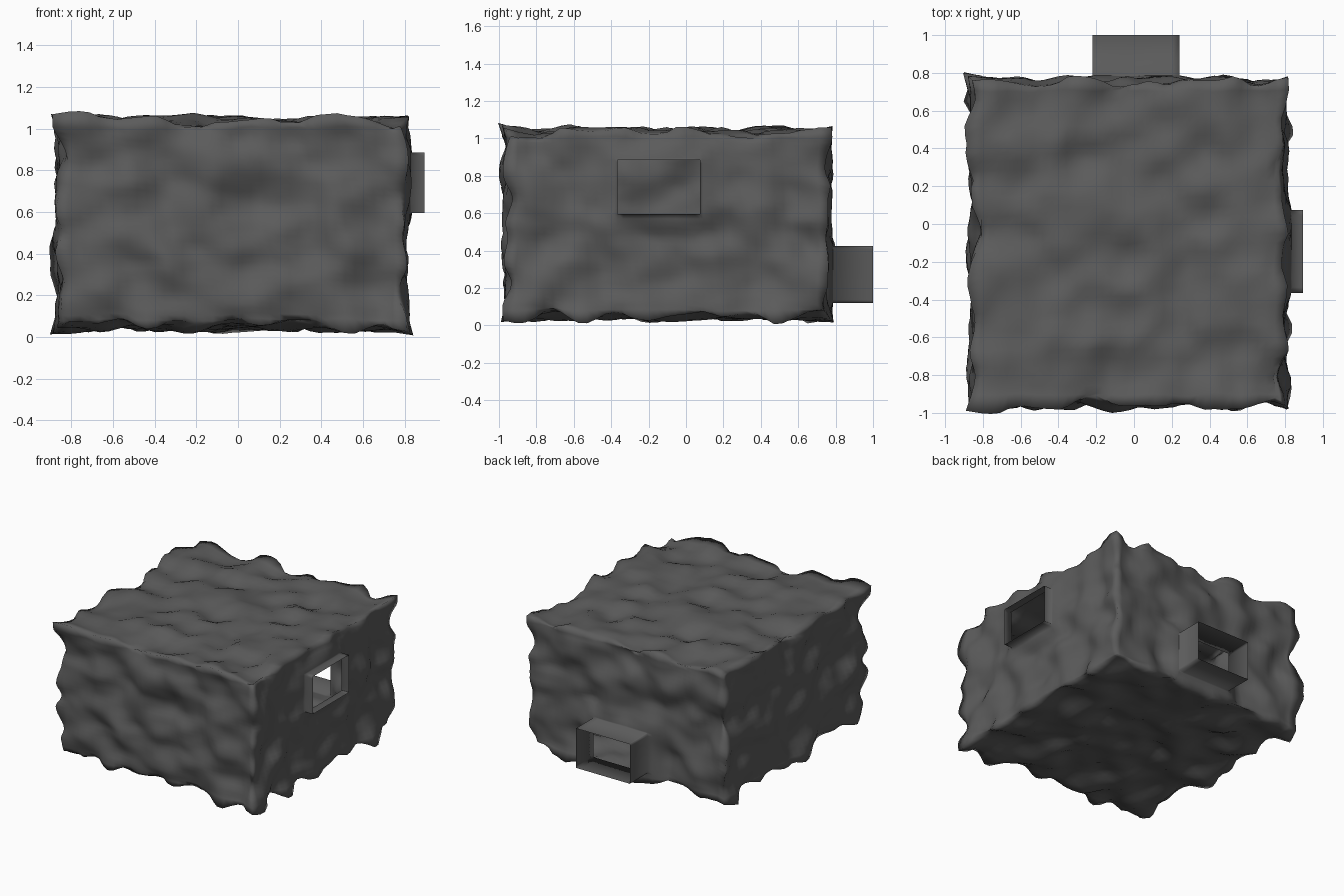
import bpy, bmesh
from mathutils import Vector, noise

if "Cube" in bpy.data.objects:
    bpy.data.objects.remove(bpy.data.objects["Cube"])

# One dark stone colour
stone = bpy.data.materials.new("dark_stone")
stone.diffuse_color = (0.105, 0.105, 0.105, 1)
stone.use_nodes = True
stone.node_tree.nodes["Principled BSDF"].inputs["Base Color"].default_value = stone.diffuse_color

# Mean wall planes of the cave room
LO = Vector((-0.85, -0.95, 0.055))
HI = Vector((0.79, 0.752, 1.03))

# Doorways: axis, low corner, high corner (its far end on the axis), wall bulge around it
PASSAGES = [
    (1, Vector((-0.22, 0, 0.12)), Vector((0.24, 1.0, 0.425)), 0.035),
    (0, Vector((0, -0.365, 0.595)), Vector((0.895, 0.075, 0.885)), 0.045),
]


def cross_axes(axis):
    return [k for k in range(3) if k != axis]


def outward(p):
    # Sum of the outward directions of the walls that p lies on
    return Vector([(p[i] > HI[i] - 1e-4) - (p[i] < LO[i] + 1e-4) for i in range(3)])


def in_doorway(c, axis, lo, hi, margin):
    return c[axis] > HI[axis] - 0.1 and all(
        lo[k] - margin < c[k] < hi[k] + margin for k in cross_axes(axis))


# Hollow rock shell, pushed in and out with noise
bm = bmesh.new()
bmesh.ops.create_cube(bm, size=1)
for v in bm.verts:
    v.co = Vector([HI[i] if v.co[i] > 0 else LO[i] for i in range(3)])
bmesh.ops.subdivide_edges(bm, edges=bm.edges[:], cuts=35, use_grid_fill=True)
for v in bm.verts:
    p = v.co.copy()
    push = noise.noise(p * 5 + Vector((3.1, 7.7, 1.3))) * 0.055
    push += noise.noise(p * 12 + Vector((9.2, 0.4, 5.6))) * 0.01
    out = outward(p)
    if out.length > 1.1:          # corners are more ragged than the flat walls
        push = push * 1.4 + 0.004
    jitter = noise.noise_vector(p * 6 + Vector((1.7, 4.4, 8.8))) * 0.015
    # steady the wall around each doorway
    for axis, lo, hi, bulge in PASSAGES:
        if p[axis] > HI[axis] - 1e-4:
            gap = max(max(lo[k] - p[k], p[k] - hi[k], 0) for k in cross_axes(axis))
            w = max(0, 1 - gap / 0.12)
            push += (bulge - push) * w
            jitter *= 1 - w
    v.co = p + out * push + jitter
    v.co.z = max(v.co.z, 0)

for axis, lo, hi, bulge in PASSAGES:
    # Cut the doorway along its four sides and open it
    for i in cross_axes(axis):
        for value in (lo[i], hi[i]):
            normal = Vector([float(k == i) for k in range(3)])
            geom = set()
            for f in bm.faces:
                if in_doorway(f.calc_center_median(), axis, lo, hi, 0.08):
                    geom.update([f, *f.edges, *f.verts])
            bmesh.ops.bisect_plane(bm, geom=list(geom), plane_co=normal * value,
                                   plane_no=normal, dist=1e-5)
    hole = [f for f in bm.faces if in_doorway(f.calc_center_median(), axis, lo, hi, 0)]
    bmesh.ops.delete(bm, geom=hole, context='FACES')
    # Pull the rim outwards into a thin open passage
    rim = [e for e in bm.edges if e.is_boundary
           and all(in_doorway(v.co, axis, lo, hi, 0.001) for v in e.verts)]
    sleeve = bmesh.ops.extrude_edge_only(bm, edges=rim)["geom"]
    for v in sleeve:
        if isinstance(v, bmesh.types.BMVert):
            v.co[axis] = hi[axis]

bmesh.ops.recalc_face_normals(bm, faces=bm.faces[:])
for f in bm.faces:
    f.smooth = True
mesh = bpy.data.meshes.new("cave_shell")
bm.to_mesh(mesh)
bm.free()
mesh.materials.append(stone)
cave = bpy.data.objects.new("cave_shell", mesh)
bpy.context.collection.objects.link(cave)
